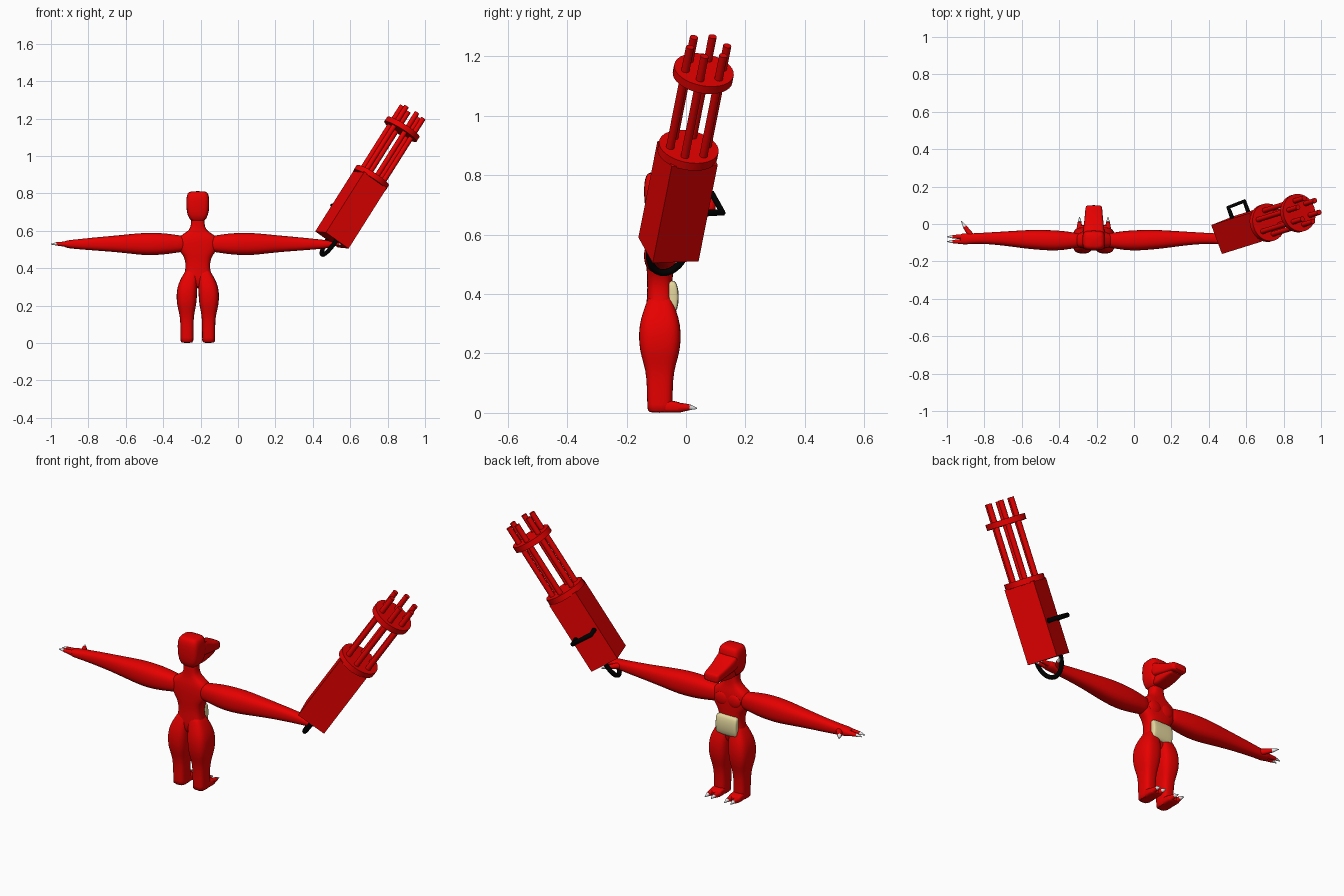
import bpy, bmesh
from math import sin, cos, pi
from mathutils import Vector, Matrix

if "Cube" in bpy.data.objects:
    bpy.data.objects.remove(bpy.data.objects["Cube"])


def material(name, rgb):
    m = bpy.data.materials.new(name)
    m.use_nodes = True
    m.diffuse_color = (*rgb, 1)
    bsdf = m.node_tree.nodes["Principled BSDF"]
    bsdf.inputs["Base Color"].default_value = (*rgb, 1)
    bsdf.inputs["Roughness"].default_value = 0.6
    return m


RED = material("red", (0.80, 0, 0))
BLACK = material("black", (0, 0, 0))
TAN = material("belly tan", (0.78, 0.68, 0.34))
CLAW = material("claw white", (0.80, 0.80, 0.80))

CX, CY = -0.215, -0.088     # body centre line


def add_object(name, bm, mat, matrix=None):
    bmesh.ops.recalc_face_normals(bm, faces=bm.faces)
    mesh = bpy.data.meshes.new(name)
    bm.to_mesh(mesh)
    bm.free()
    mesh.materials.append(mat)
    ob = bpy.data.objects.new(name, mesh)
    bpy.context.collection.objects.link(ob)
    if matrix:
        ob.matrix_world = matrix
    return ob


def smooth(ob, angle=0.7):
    bpy.ops.object.select_all(action='DESELECT')
    ob.select_set(True)
    bpy.context.view_layer.objects.active = ob
    bpy.ops.object.shade_smooth_by_angle(angle=angle)


def loft(name, axis, rings, mat=RED, power=0.65, sides=16):
    """Rings are (position on axis, centre a, centre b, radius a, radius b)."""
    bm = bmesh.new()
    loops = []
    for pos, ca, cb, ra, rb in rings:
        loop = []
        for i in range(sides):
            t = 2 * pi * (i + 0.5) / sides
            a, b = cos(t), sin(t)
            a = ca + ra * abs(a) ** power * (1 if a > 0 else -1)
            b = cb + rb * abs(b) ** power * (1 if b > 0 else -1)
            co = [a, b]
            co.insert("xyz".index(axis), pos)
            loop.append(bm.verts.new(co))
        loops.append(loop)
    for p, q in zip(loops, loops[1:]):
        for i in range(sides):
            j = (i + 1) % sides
            bm.faces.new((p[i], p[j], q[j], q[i]))
    bm.faces.new(loops[0])
    bm.faces.new(loops[-1])
    ob = add_object(name, bm, mat)
    mod = ob.modifiers.new("smooth", 'SUBSURF')
    mod.levels = mod.render_levels = 1
    smooth(ob, 1.2)


def spike(name, start, end, r1, r2, mat):
    start, end = Vector(start), Vector(end)
    d = end - start
    bm = bmesh.new()
    bmesh.ops.create_cone(bm, cap_ends=True, segments=10, radius1=r1, radius2=r2, depth=d.length)
    rot = d.to_track_quat('Z', 'Y').to_matrix().to_4x4()
    smooth(add_object(name, bm, mat, Matrix.Translation((start + end) / 2) @ rot))


def digit(name, start, knuckle, tip, r):
    spike(name, start, knuckle, r, r * 0.6, RED)
    spike(name + "_claw", knuckle, tip, r * 0.6, 0.002, CLAW)


def blob(name, loc, scale):
    bm = bmesh.new()
    bmesh.ops.create_uvsphere(bm, u_segments=20, v_segments=12, radius=1)
    m = Matrix.Translation(loc) @ Matrix.Diagonal((*scale, 1))
    smooth(add_object(name, bm, RED, m))


# Torso, neck and head
loft("torso", "z", [
    (0.29, CX, CY, .080, .045), (0.35, CX, CY, .080, .048), (0.40, CX, CY, .064, .043),
    (0.44, CX, CY, .068, .043), (0.47, CX, CY, .080, .045), (0.49, CX, CY, .100, .045),
    (0.53, CX, CY, .112, .046), (0.565, CX, CY, .106, .043), (0.583, CX, CY, .078, .038),
    (0.605, CX, CY, .042, .034), (0.64, CX, CY, .035, .032), (0.69, CX, CY, .038, .036)])
loft("skull", "z", [
    (0.645, CX, CY, .036, .038), (0.685, CX, CY, .058, .050), (0.73, CX, CY, .062, .054),
    (0.775, CX, CY, .062, .054), (0.80, CX, CY, .056, .047), (0.812, CX, CY, .044, .036)],
    power=0.5)
loft("snout", "y", [
    (-0.08, CX, .742, .058, .045), (-0.04, CX, .735, .059, .040), (0.0, CX, .720, .053, .032),
    (0.05, CX, .707, .048, .026), (0.09, CX, .700, .045, .024), (0.101, CX, .698, .041, .020)],
    power=0.45)
loft("lower_jaw", "y", [
    (-0.08, CX, .682, .046, .034), (-0.03, CX, .680, .045, .027), (0.02, CX, .680, .042, .020),
    (0.06, CX, .682, .037, .013), (0.075, CX, .683, .033, .010)], power=0.5)

# Belly plate, bowed outward
loft("belly_plate", "z", [
    (0.334, CX, -.050, .058, .010), (0.345, CX, -.045, .062, .016), (0.39, CX, -.041, .062, .019),
    (0.435, CX, -.045, .062, .016), (0.446, CX, -.050, .058, .010)], TAN, power=0.35)

for s, side in ((1, "left"), (-1, "right")):
    def X(d):
        return CX + s * d

    # Chest
    blob(side + "_chest", (X(.036), -.052, .525), (.040, .014, .036))

    # Legs and feet
    loft(side + "_leg", "z", [
        (0.0, X(.058), CY, .034, .042), (0.012, X(.058), CY, .035, .043),
        (0.12, X(.058), CY, .035, .044), (0.165, X(.059), CY, .042, .055),
        (0.21, X(.060), CY, .054, .069), (0.27, X(.059), CY, .056, .073),
        (0.32, X(.053), CY, .052, .065), (0.37, X(.038), CY, .038, .046),
        (0.40, X(.030), CY, .028, .036)])
    loft(side + "_foot", "y", [
        (-0.12, X(.058), .022, .032, .022), (-0.05, X(.058), .022, .034, .022),
        (-0.02, X(.058), .018, .034, .017), (-0.004, X(.058), .016, .031, .013)], power=0.55)
    for i, d in enumerate((.040, .076)):
        digit(f"{side}_toe_{i}", (X(d), -.025, .018), (X(d), .012, .019),
              (X(d), .037, .015), .017)

    # Arms with clawed hands
    loft(side + "_arm", "x", [
        (X(.05), CY, .53, .036, .042), (X(.11), CY, .53, .043, .047),
        (X(.16), CY, .53, .052, .056), (X(.23), CY, .529, .056, .061),
        (X(.30), CY + .004, .529, .054, .060), (X(.37), CY + .006, .530, .050, .052),
        (X(.47), CY + .010, .530, .039, .042), (X(.57), CY + .012, .529, .031, .034),
        (X(.65), CY + .010, .528, .028, .026), (X(.69), CY + .008, .528, .031, .022),
        (X(.72), CY + .008, .528, .028, .016)], power=0.8)
    for i, y in enumerate((-.068, -.094)):
        digit(f"{side}_finger_{i}", (X(.70), y, .528), (X(.755), y, .530), (X(.785), y, .528), .015)
    digit(side + "_thumb", (X(.65), -.07, .528), (X(.69), -.014, .53), (X(.708), .016, .53), .018)

# Rotary gun in its own frame: Z runs along the barrels
axis = Vector((.527, .165, .834)).normalized()
u = Vector((-.37, .93, 0))
u = (u - axis * u.dot(axis)).normalized()
v = axis.cross(u)
frame = Matrix((u, v, axis)).transposed().to_4x4()
frame.translation = (.502, -.059, .5505)


def gun_cylinder(name, z0, z1, r, x=0, y=0, segments=32):
    bm = bmesh.new()
    bmesh.ops.create_cone(bm, cap_ends=True, segments=segments, radius1=r, radius2=r, depth=z1 - z0)
    bmesh.ops.translate(bm, verts=bm.verts, vec=(x, y, (z0 + z1) / 2))
    smooth(add_object(name, bm, RED, frame))


def gun_tube(name, points, r):
    cu = bpy.data.curves.new(name, 'CURVE')
    cu.dimensions = '3D'
    cu.bevel_depth = r
    cu.bevel_resolution = 2
    cu.use_fill_caps = True
    sp = cu.splines.new('POLY')
    sp.points.add(len(points) - 1)
    for p, co in zip(sp.points, points):
        p.co = (*co, 1)
    cu.materials.append(BLACK)
    ob = bpy.data.objects.new(name, cu)
    bpy.context.collection.objects.link(ob)
    ob.matrix_world = frame


bm = bmesh.new()
bmesh.ops.create_cube(bm, size=1)
bmesh.ops.scale(bm, verts=bm.verts, vec=(.165, .156, .39))
bmesh.ops.translate(bm, verts=bm.verts, vec=(0, 0, .195))
add_object("gun_housing", bm, RED, frame)
gun_cylinder("housing_disc", .385, .415, .102)
gun_cylinder("muzzle_disc", .695, .725, .102)
for i in range(6):
    a = i * pi / 3
    gun_cylinder(f"barrel_{i}", .40, .82, .0138, .067 * cos(a), .067 * sin(a), 16)

# Carrying handle on the side, grip loop at the rear
gun_tube("side_handle", [(.07, -.055, .18), (.144, -.055, .18), (.144, .055, .18), (.07, .055, .18)], .012)
gun_tube("grip_loop", [(.068 * cos(pi * i / 16), 0, .005 - .099 * sin(pi * i / 16)) for i in range(17)], .012)
